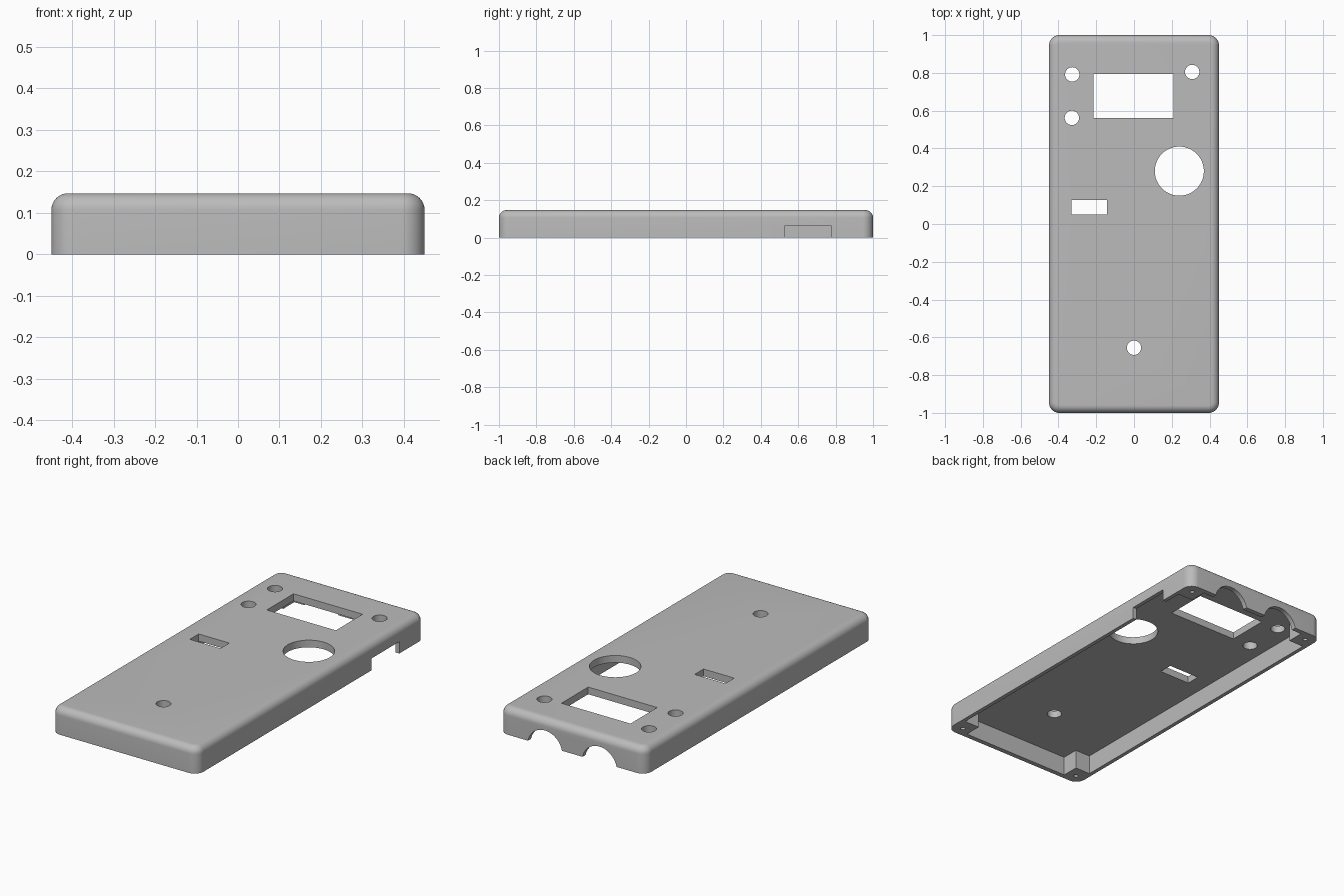
import bpy, bmesh, math

if "Cube" in bpy.data.objects:
    bpy.data.objects.remove(bpy.data.objects["Cube"])

W, L, H = 0.45, 1.0, 0.147      # half width, half length, height
R, F = 0.055, 0.04              # vertical corner radius, top edge fillet
CEIL = 0.107                    # underside of the top plate

grey = bpy.data.materials.new("plain grey")
grey.diffuse_color = (0.5, 0.5, 0.5, 1)
grey.use_nodes = True
grey.node_tree.nodes["Principled BSDF"].inputs["Base Color"].default_value = grey.diffuse_color


def make_object(name, bm):
    bmesh.ops.recalc_face_normals(bm, faces=bm.faces)
    me = bpy.data.meshes.new(name)
    bm.to_mesh(me)
    bm.free()
    me.materials.append(grey)
    ob = bpy.data.objects.new(name, me)
    bpy.context.collection.objects.link(ob)
    return ob


def loft(name, rings):
    """Closed solid through a stack of equal-length point rings."""
    bm = bmesh.new()
    vr = [[bm.verts.new(p) for p in ring] for ring in rings]
    n = len(vr[0])
    for a, b in zip(vr, vr[1:]):
        for i in range(n):
            j = (i + 1) % n
            bm.faces.new((a[i], a[j], b[j], b[i]))
    bm.faces.new(vr[0][::-1])
    bm.faces.new(vr[-1])
    return make_object(name, bm)


def prism(name, pts, z0, z1):
    return loft(name, [[(x, y, z) for x, y in pts] for z in (z0, z1)])


def rect(x0, x1, y0, y1):
    return [(x0, y0), (x1, y0), (x1, y1), (x0, y1)]


def circle(cx, cy, r, n=48):
    return [(cx + r * math.cos(2 * math.pi * i / n),
             cy + r * math.sin(2 * math.pi * i / n)) for i in range(n)]


def rounded_ring(inset, z, n=10):
    pts = []
    r = R - inset
    for k, (sx, sy) in enumerate(((1, 1), (-1, 1), (-1, -1), (1, -1))):
        for i in range(n + 1):
            a = math.pi / 2 * (k + i / n)
            pts.append((sx * (W - R) + r * math.cos(a),
                        sy * (L - R) + r * math.sin(a), z))
    return pts


# outer body with rounded corners and a filleted top edge
rings = [rounded_ring(0, 0)]
for i in range(9):
    a = math.pi / 2 * i / 8
    rings.append(rounded_ring(F * (1 - math.cos(a)), H - F + F * math.sin(a)))
cover = loft("enclosure_cover", rings)

cutters = []

# hollow underside, leaving a square post in each corner
xw, yw, xp, yp = 0.428, 0.973, 0.335, 0.877
quarter = [(xw, yp), (xp, yp), (xp, yw)]
outline = (quarter + [(-x, y) for x, y in quarter[::-1]]
           + [(-x, -y) for x, y in quarter] + [(x, -y) for x, y in quarter[::-1]])
cutters.append(prism("cavity_cutter", outline, -0.1, CEIL))

# display window and slide switch slot
cutters.append(prism("window_cutter", rect(-0.215, 0.21, 0.56, 0.795), 0.05, 0.3))
cutters.append(prism("slot_cutter", rect(-0.332, -0.143, 0.05, 0.128), 0.05, 0.3))

# round openings in the top
for x, y, r in ((-0.327, 0.792, 0.038), (-0.329, 0.562, 0.038),
                (0.308, 0.805, 0.038), (0, -0.655, 0.038), (0.24, 0.28, 0.13)):
    cutters.append(prism("round_cutter", circle(x, y, r), 0.05, 0.3))

# screw holes in the corner posts
for sx in (-1, 1):
    for sy in (-1, 1):
        cutters.append(prism("screw_cutter", circle(sx * 0.39, sy * 0.942, 0.012, 20), -0.1, 0.09))

# notch in the right wall
cutters.append(prism("side_notch_cutter", rect(0.40, 0.6, 0.53, 0.775), -0.1, 0.066))

# two cable arches in the back wall
for cx in (-0.168, 0.168):
    cutters.append(loft("arch_cutter", [[(x, y, z) for x, z in circle(cx, -0.022, 0.107, 64)]
                                        for y in (0.93, 1.1)]))

bpy.context.view_layer.objects.active = cover
cover.select_set(True)
for c in cutters:
    c.hide_render = True
    m = cover.modifiers.new("cut", 'BOOLEAN')
    m.operation = 'DIFFERENCE'
    m.solver = 'EXACT'
    m.object = c
    bpy.ops.object.modifier_apply(modifier=m.name)
for c in cutters:
    bpy.data.objects.remove(c, do_unlink=True)

bpy.ops.object.shade_smooth_by_angle(angle=math.radians(30))
